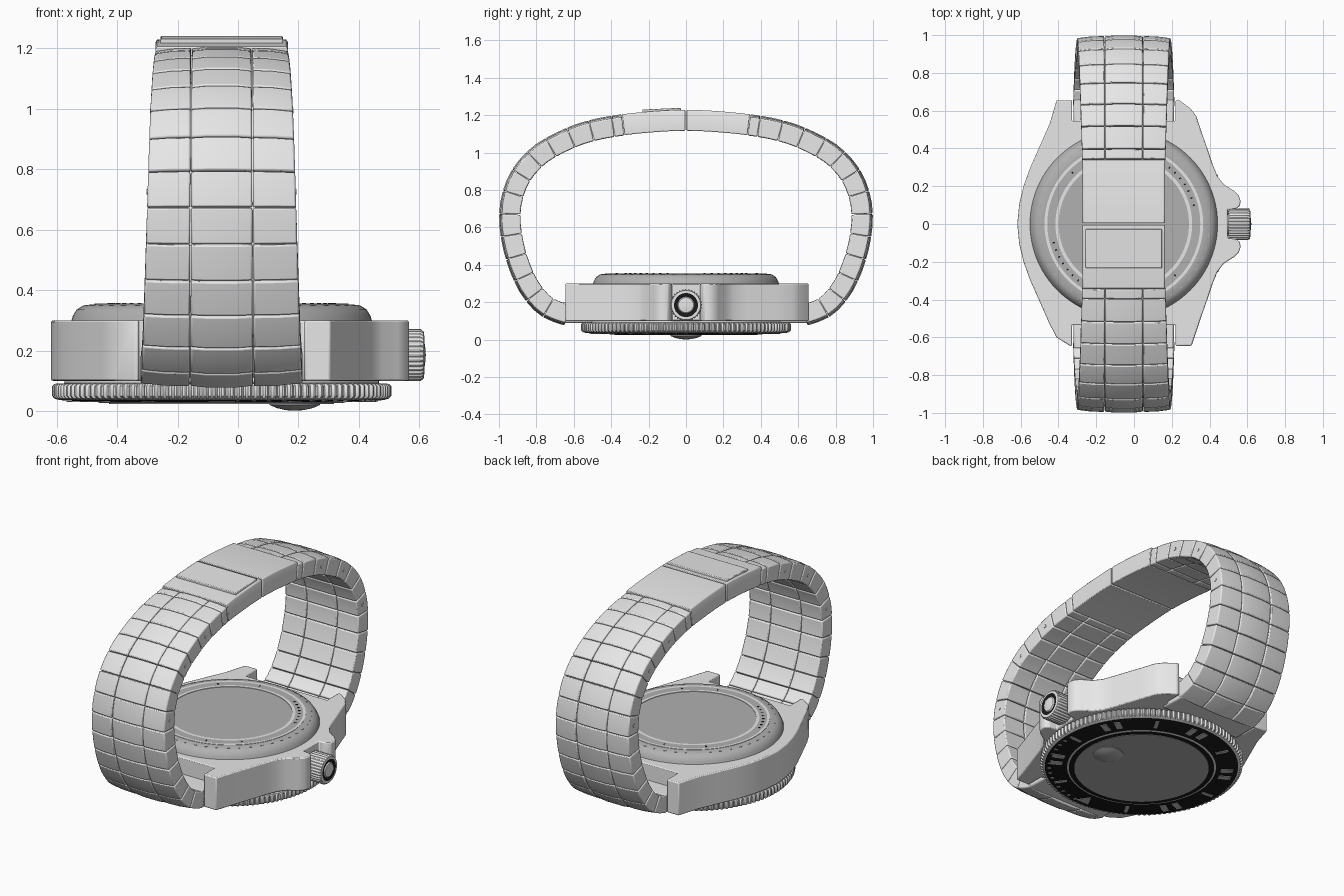
import bpy, bmesh, math
from mathutils import Vector, Matrix

if "Cube" in bpy.data.objects:
    bpy.data.objects.remove(bpy.data.objects["Cube"])

CX = -0.054  # centre line of dial and bracelet


def material(name, value):
    m = bpy.data.materials.new(name)
    m.use_nodes = True
    m.diffuse_color = (value, value, value, 1)
    m.node_tree.nodes["Principled BSDF"].inputs["Base Color"].default_value = m.diffuse_color
    return m


STEEL = material("steel", 0.8)
GREY = material("glass_grey", 0.44)
BLACK = material("insert_black", 0.01)
MARK = material("marker_grey", 0.55)


def finish(name, bm, mats, bevel=0, mirror=False, angle=35):
    bmesh.ops.remove_doubles(bm, verts=bm.verts, dist=1e-5)
    bmesh.ops.recalc_face_normals(bm, faces=bm.faces)
    mesh = bpy.data.meshes.new(name)
    bm.to_mesh(mesh)
    bm.free()
    ob = bpy.data.objects.new(name, mesh)
    bpy.context.collection.objects.link(ob)
    for m in mats:
        mesh.materials.append(m)
    if mirror:
        mod = ob.modifiers.new("mirror", "MIRROR")
        mod.use_axis = (False, True, False)
        mod.use_mirror_merge = False
    if bevel:
        mod = ob.modifiers.new("bevel", "BEVEL")
        mod.width, mod.segments, mod.limit_method = bevel, 2, "ANGLE"
    bpy.ops.object.select_all(action="DESELECT")
    ob.select_set(True)
    bpy.context.view_layer.objects.active = ob
    bpy.ops.object.shade_smooth_by_angle(angle=math.radians(angle))


def lathe(name, profile, mats, bands=None, segs=96, matrix=Matrix.Translation((CX, 0, 0)), knurl=None):
    """Revolve (radius, height) points; knurl = (minimum radius, groove depth)."""
    bm = bmesh.new()
    rings = []
    for r, z in profile:
        ring = []
        for i in range(segs):
            a = math.tau * i / segs
            groove = knurl[1] if knurl and r >= knurl[0] and i % 4 > 1 else 0
            ring.append(bm.verts.new(((r - groove) * math.cos(a), (r - groove) * math.sin(a), z)))
        rings.append(ring)
    for k in range(len(rings) - 1):
        for i in range(segs):
            j = (i + 1) % segs
            f = bm.faces.new((rings[k][i], rings[k][j], rings[k + 1][j], rings[k + 1][i]))
            f.material_index = bands[k] if bands else 0
    bm.transform(matrix)
    finish(name, bm, mats)


def box(bm, matrix, size):
    bmesh.ops.create_cube(bm, size=1, matrix=matrix @ Matrix.Diagonal((*size, 1)))


def radial_plates(name, angles, radius, size, z, mat):
    bm = bmesh.new()
    for a in angles:
        box(bm, Matrix.Translation((CX, 0, z)) @ Matrix.Rotation(math.radians(a), 4, "Z")
            @ Matrix.Translation((radius, 0, 0)), size)
    finish(name, bm, [mat])


# Bracelet path: outer surface of the back half in the (y, z) plane
OUTER = [(-0.18, 1.22), (0, 1.229), (0.18, 1.221), (0.38, 1.2), (0.53, 1.17), (0.66, 1.123),
         (0.81, 1.04), (0.92, 0.925), (0.978, 0.8), (0.999, 0.67), (0.987, 0.53),
         (0.947, 0.38), (0.88, 0.24), (0.78, 0.13), (0.642, 0.074), (0.5, 0.05)]
path, dist = [], [0]
for p0, p1, p2, p3 in zip(*(map(Vector, OUTER[i:]) for i in range(4))):
    for i in range(20):
        t = i / 20
        path.append(0.5 * (2 * p1 + (p2 - p0) * t + (2 * p0 - 5 * p1 + 4 * p2 - p3) * t * t
                           + (3 * p1 - p0 - 3 * p2 + p3) * t ** 3))
for a, b in zip(path, path[1:]):
    dist.append(dist[-1] + (b - a).length)
TOTAL = dist[-1]
CLASP = 0.345


def on_path(s, depth, x):
    i = max(j for j in range(len(path) - 1) if dist[j] <= max(s, 0))
    t = (path[i + 1] - path[i]).normalized()
    p = path[i] + t * (s - dist[i]) + depth * Vector((t.y, -t.x))
    return Vector((CX + x, p.x, p.y))


def sweep(bm, stations, section):
    """section(s) gives (x, depth) corners at path distance s."""
    rings = [[bm.verts.new(on_path(s, d, x)) for x, d in section(s)] for s in stations]
    n = len(rings[0])
    for a, b in zip(rings, rings[1:]):
        for i in range(n):
            bm.faces.new((a[i], a[(i + 1) % n], b[(i + 1) % n], b[i]))
    bm.faces.new(rings[0])
    bm.faces.new(rings[-1])


def half_width(s):
    return 0.22 + 0.048 * min(1, max(0, (s - CLASP) / (TOTAL - CLASP)))


def column(side):
    """Crowned cross-section of the centre (0) or a side (1, -1) column."""
    def section(s):
        w = half_width(s)
        gap = 0.098 + 0.12 * (w - 0.22)
        if side == 0:
            return [(-gap, 0.006), (-gap / 2, 0), (gap / 2, 0), (gap, 0.006), (gap, 0.114), (-gap, 0.114)]
        inner = gap + 0.003
        return [(side * inner, 0.004), (side * (inner + w) / 2, 0.006), (side * w, 0.015),
                (side * w, 0.113), (side * inner, 0.114)]
    return section


# Bracelet links: one short link next to the clasp, then equal ones
COUNT = 13
first = CLASP + 0.055
pitch = (TOTAL - first) / COUNT
joints = [CLASP] + [first + pitch * i for i in range(COUNT + 1)]
for name, side in (("left_links", 1), ("centre_links", 0), ("right_links", -1)):
    bm = bmesh.new()
    for s0, s1 in zip(joints, joints[1:]):
        sweep(bm, [s0 + 0.0015, (s0 + s1) / 2, s1 - 0.0015], column(side))
    finish(name, bm, [STEEL], bevel=0.006, mirror=True, angle=40)

# Core closing the joints
bm = bmesh.new()
sweep(bm, [CLASP + (TOTAL - CLASP - 0.01) * i / 40 for i in range(41)],
      lambda s: [(-half_width(s) + 0.008, 0.03), (half_width(s) - 0.008, 0.03),
                 (half_width(s) - 0.008, 0.09), (-half_width(s) + 0.008, 0.09)])
finish("joint_core", bm, [STEEL], mirror=True)

# Link pins
bm = bmesh.new()
for k in (2, 4, 7):
    s = (joints[k] + joints[k + 1]) / 2
    bmesh.ops.create_cone(bm, segments=12, radius1=0.009, radius2=0.009, depth=2 * half_width(s) + 0.006,
                          cap_ends=True, matrix=Matrix.Translation(on_path(s, 0.065, 0))
                          @ Matrix.Rotation(math.pi / 2, 4, "Y"))
finish("link_pins", bm, [STEEL], mirror=True)

# Clasp halves and the raised lock plate
bm = bmesh.new()
sweep(bm, [0.004 + (CLASP - 0.006) * i / 6 for i in range(7)],
      lambda s: [(-0.214, 0), (0.214, 0), (0.219, 0.01), (0.219, 0.112), (-0.219, 0.112), (-0.219, 0.01)])
finish("clasp", bm, [STEEL], bevel=0.004, mirror=True)
bm = bmesh.new()
box(bm, Matrix.Translation((CX, -0.13, 1.226)) @ Matrix.Rotation(0.045, 4, "X"), (0.405, 0.205, 0.018))
finish("clasp_lock", bm, [STEEL], bevel=0.004)

# Case with lugs and crown guards
guard = [(0.33, -0.57), (0.36, -0.48), (0.39, -0.395), (0.415, -0.32), (0.44, -0.255), (0.475, -0.21),
         (0.53, -0.175), (0.555, -0.15), (0.565, -0.12), (0.56, -0.095), (0.54, -0.08), (0.495, -0.075)]
flank = [(-0.447, 0.53), (-0.5, 0.41), (-0.553, 0.29), (-0.585, 0.2), (-0.607, 0.11)]
flip = lambda pts: [(x, -y) for x, y in reversed(pts)]
outline = ([(0.22, -0.535), (0.22, -0.645), (0.305, -0.645)] + guard + flip(guard)
           + [(0.3, 0.61), (0.24, 0.655), (0.22, 0.655), (0.22, 0.545), (-0.328, 0.545), (-0.328, 0.655),
              (-0.41, 0.655)] + flank + [(-0.618, 0)] + flip(flank)
           + [(-0.41, -0.6), (-0.34, -0.645), (-0.328, -0.645), (-0.328, -0.535)])
bm = bmesh.new()
base = bm.faces.new([bm.verts.new((x, y, 0.1)) for x, y in outline])
top = bmesh.ops.extrude_face_region(bm, geom=[base])["geom"]
bmesh.ops.translate(bm, vec=(0, 0, 0.2), verts=[g for g in top if isinstance(g, bmesh.types.BMVert)])
finish("case", bm, [STEEL], bevel=0.006)

# End links between the lugs
bm = bmesh.new()
box(bm, Matrix.Translation((CX, 0.58, 0.145)), (0.53, 0.16, 0.11))
finish("end_links", bm, [STEEL], bevel=0.01, mirror=True)

# Case back with polished rings and engraved ticks
lathe("case_back", [(0.5, 0.29), (0.492, 0.315), (0.48, 0.335), (0.46, 0.348), (0.43, 0.353), (0.42, 0.353),
                    (0.42, 0.355), (0.405, 0.355), (0.362, 0.355), (0.345, 0.355), (0.345, 0.352), (0, 0.352)],
      [GREY, STEEL], [0, 0, 0, 0, 0, 1, 1, 0, 1, 1, 0])
ticks = [a for start in (15, 195) for a in range(start, start + 45, 6)] + [100, 135, 285, 315]
radial_plates("back_ticks", ticks, 0.384, (0.012, 0.007, 0.004), 0.355, BLACK)
radial_plates("back_notches", range(0, 360, 8), 0.452, (0.005, 0.018, 0.006), 0.348, GREY)

# Rotating bezel with black insert, and crystal
lathe("bezel", [(0, 0.11), (0.52, 0.11), (0.52, 0.092), (0.553, 0.09), (0.561, 0.082), (0.561, 0.05),
                (0.553, 0.041), (0.535, 0.036), (0.412, 0.03), (0.402, 0.027), (0.372, 0.026),
                (0.372, 0.024), (0, 0.024)],
      [STEEL, BLACK, GREY], [0, 0, 0, 0, 0, 0, 0, 1, 0, 1, 2, 2], segs=480, knurl=(0.553, 0.009))
lathe("date_lens", [(0.084, 0.025), (0.083, 0.02), (0.06, 0.01), (0.03, 0.003), (0, 0.001)], [GREY],
      segs=40, matrix=Matrix.Translation((0.188, 0, 0)))

# Insert markers: bars every thirty degrees, paired blocks, dots and a triangle at the front
radial_plates("insert_bars", [a for a in range(0, 360, 60)], 0.475, (0.075, 0.02, 0.004), 0.032, MARK)
radial_plates("insert_blocks", [a + d for a in range(30, 390, 60) if a != 270 for d in (-4.5, 4.5)],
              0.475, (0.07, 0.036, 0.004), 0.032, MARK)
radial_plates("insert_dots", [a for a in range(276, 360, 6) if a % 30], 0.51, (0.02, 0.01, 0.004), 0.034, MARK)
bm = bmesh.new()
bmesh.ops.create_cone(bm, segments=3, radius1=0.05, radius2=0.05, depth=0.004, cap_ends=True,
                      matrix=Matrix.Translation((CX, -0.485, 0.032)))
finish("insert_triangle", bm, [MARK])

# Winding crown on its tube
lathe("crown", [(0, -0.06), (0.05, -0.06), (0.05, 0), (0.078, 0), (0.086, 0.01), (0.086, 0.105), (0.078, 0.115),
                (0.064, 0.117), (0.045, 0.112), (0.04, 0.118), (0.02, 0.121), (0, 0.122)],
      [STEEL, BLACK], [0, 0, 0, 0, 0, 0, 0, 1, 0, 0, 0], segs=128, knurl=(0.08, 0.006),
      matrix=Matrix.Translation((0.499, 0, 0.185)) @ Matrix.Rotation(math.pi / 2, 4, "Y"))
